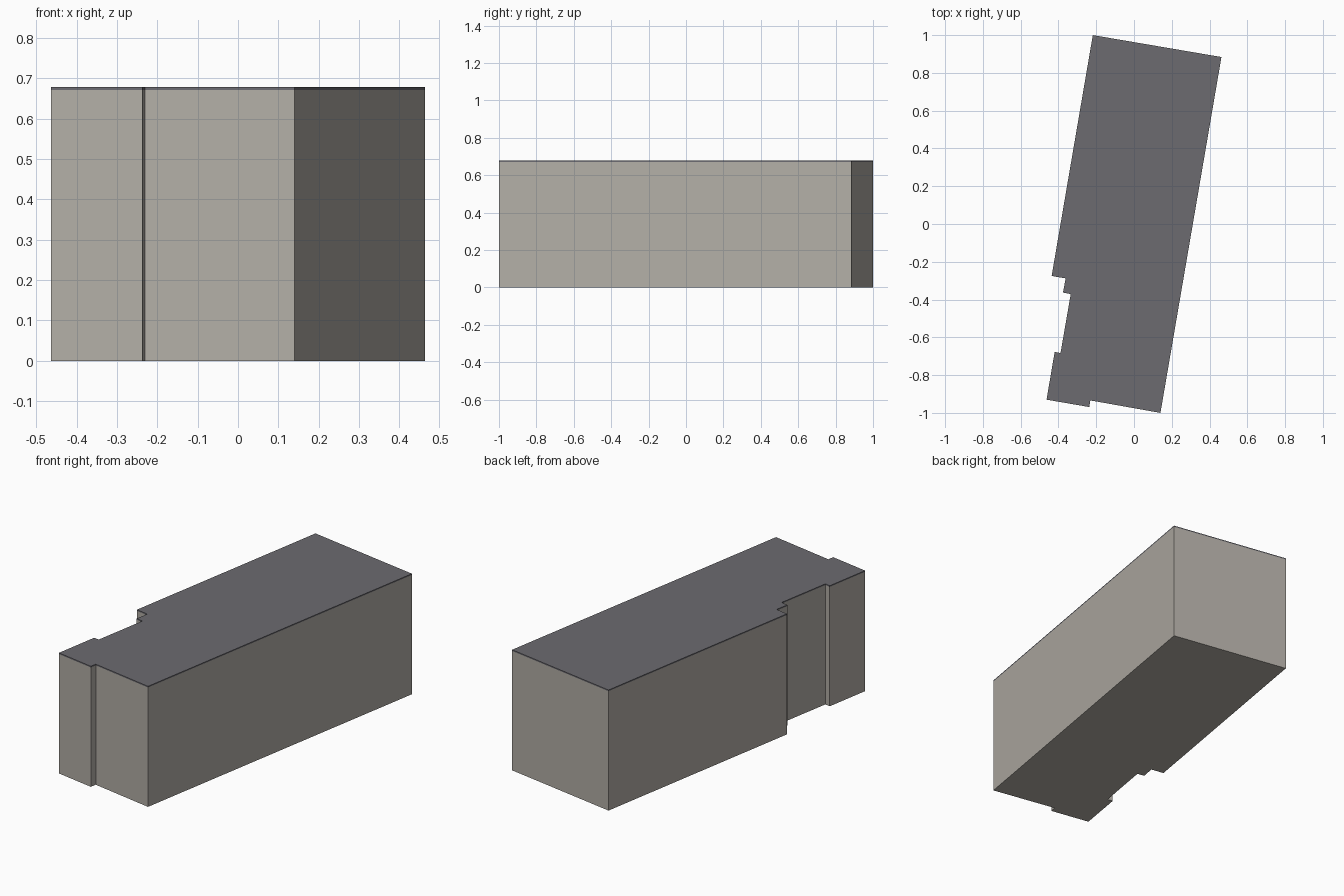
import bpy
import bmesh

if "Cube" in bpy.data.objects:
    bpy.data.objects.remove(bpy.data.objects["Cube"])

HEIGHT = 0.678
ROOF = 0.007

# Footprint outline, counter-clockwise, with the notched left side
OUTLINE = [
    (-0.218, 1.0), (-0.436, -0.275), (-0.362, -0.288), (-0.376, -0.363),
    (-0.335, -0.371), (-0.389, -0.683), (-0.420, -0.677), (-0.463, -0.930),
    (-0.237, -0.969), (-0.231, -0.934), (0.140, -1.0), (0.463, 0.884),
]


def material(name, color):
    mat = bpy.data.materials.new(name)
    mat.diffuse_color = (*color, 1.0)
    mat.use_nodes = True
    mat.node_tree.nodes["Principled BSDF"].inputs["Base Color"].default_value = mat.diffuse_color
    return mat


def prism(name, z0, z1, mat):
    """Extrude the footprint from z0 up to z1."""
    bm = bmesh.new()
    base = bm.faces.new([bm.verts.new((x, y, z0)) for x, y in OUTLINE])
    result = bmesh.ops.extrude_face_region(bm, geom=[base], use_keep_orig=True)
    top = [g for g in result["geom"] if isinstance(g, bmesh.types.BMVert)]
    bmesh.ops.translate(bm, verts=top, vec=(0, 0, z1 - z0))
    bmesh.ops.recalc_face_normals(bm, faces=bm.faces)
    mesh = bpy.data.meshes.new(name)
    bm.to_mesh(mesh)
    bm.free()
    mesh.materials.append(mat)
    obj = bpy.data.objects.new(name, mesh)
    bpy.context.collection.objects.link(obj)
    return obj


# Walls and thin flat roof slab
prism("walls", 0.0, HEIGHT - ROOF, material("warm grey wall", (0.45, 0.425, 0.385)))
prism("flat_roof", HEIGHT - ROOF, HEIGHT, material("dark grey roof", (0.15, 0.147, 0.163)))
